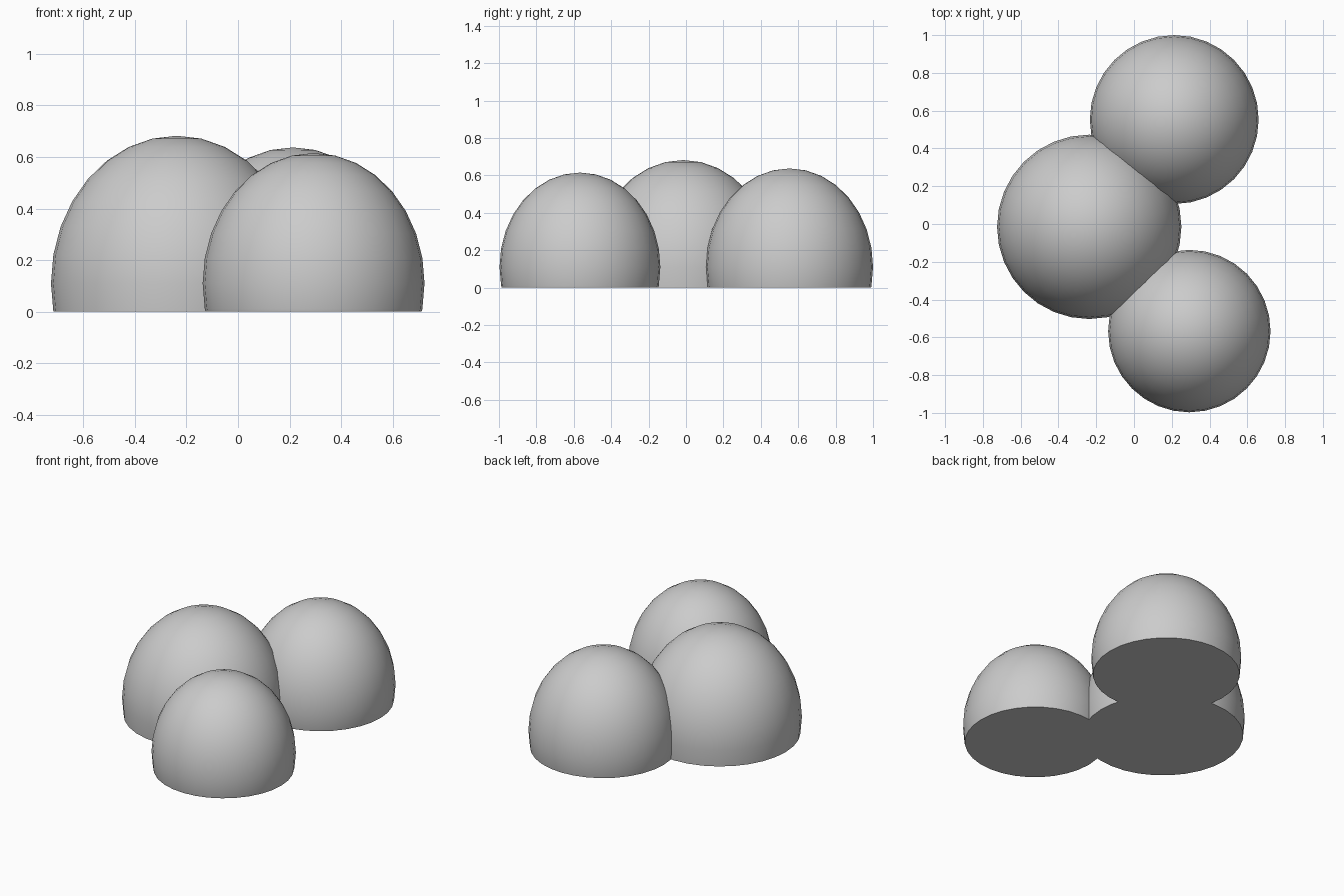
import bpy
import bmesh
import math
from mathutils import Matrix, Vector

cube = bpy.data.objects.get("Cube")
if cube:
    bpy.data.objects.remove(cube, do_unlink=True)

# Single plain grey
grey = bpy.data.materials.new("plain grey")
grey.use_nodes = True
colour = (0.6, 0.6, 0.6, 1)
grey.diffuse_color = colour
grey.node_tree.nodes["Principled BSDF"].inputs["Base Color"].default_value = colour

CENTRE_Z = 0.11


def dome(name, x, y, radius, top):
    """Tall ellipsoid cut flat at the ground and capped."""
    bm = bmesh.new()
    bmesh.ops.create_uvsphere(bm, u_segments=32, v_segments=16, radius=1)
    scale = Matrix.Diagonal((radius, radius, top - CENTRE_Z, 1))
    bm.transform(Matrix.Translation((x, y, CENTRE_Z)) @ scale)
    cut = bmesh.ops.bisect_plane(
        bm, geom=bm.verts[:] + bm.edges[:] + bm.faces[:],
        plane_co=Vector(), plane_no=Vector((0, 0, 1)), clear_inner=True)
    rim = [e for e in cut["geom_cut"] if isinstance(e, bmesh.types.BMEdge)]
    bmesh.ops.contextual_create(bm, geom=rim)
    bmesh.ops.recalc_face_normals(bm, faces=bm.faces[:])
    mesh = bpy.data.meshes.new(name)
    bm.to_mesh(mesh)
    bm.free()
    mesh.materials.append(grey)
    obj = bpy.data.objects.new(name, mesh)
    bpy.context.collection.objects.link(obj)
    bpy.ops.object.select_all(action="DESELECT")
    obj.select_set(True)
    bpy.context.view_layer.objects.active = obj
    bpy.ops.object.shade_smooth_by_angle(angle=math.radians(35))
    return obj


# Three overlapping mounds
dome("large_mound", -0.237, -0.015, 0.488, 0.682)
dome("front_mound", 0.293, -0.567, 0.43, 0.615)
dome("back_mound", 0.213, 0.553, 0.447, 0.637)
